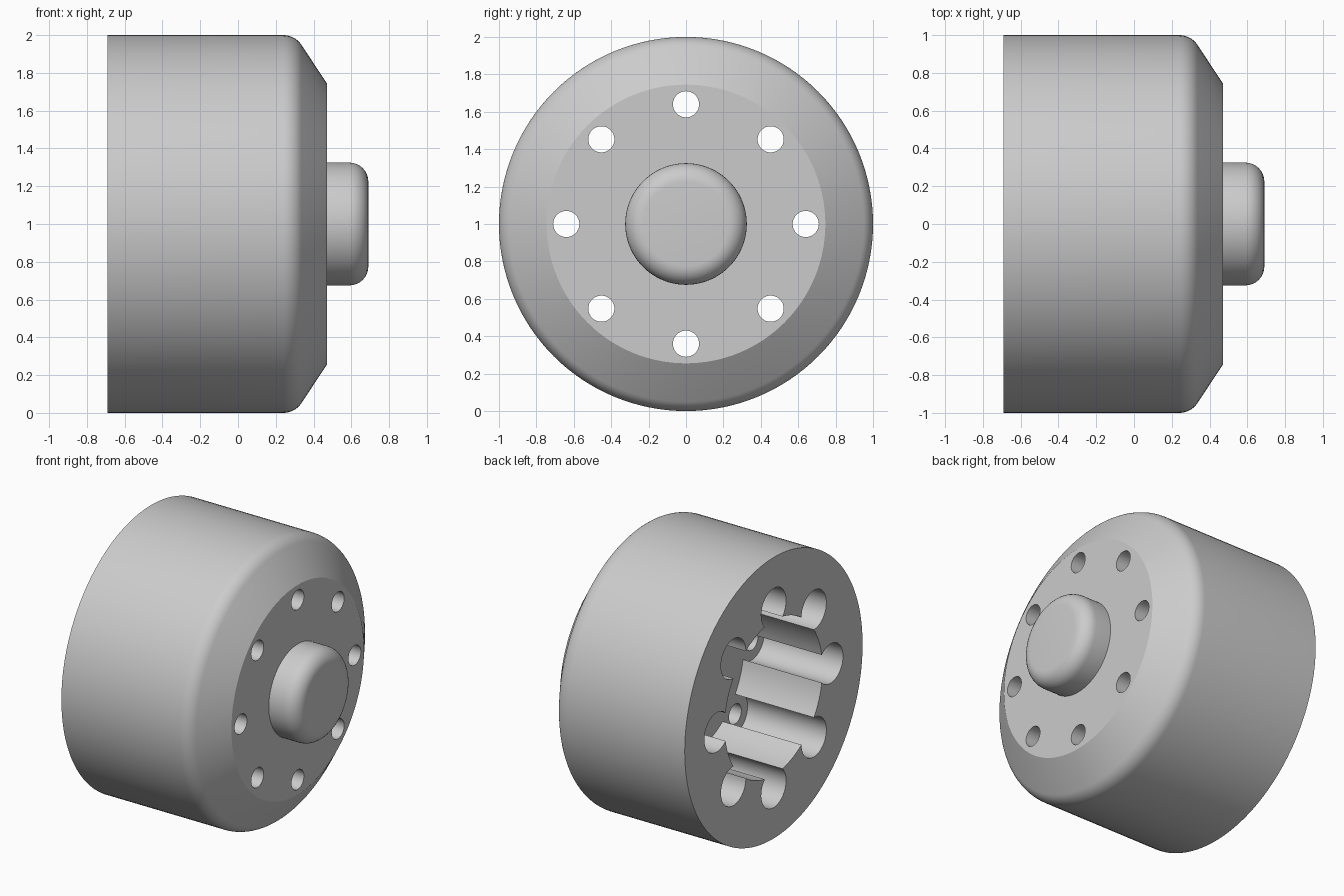
import bpy
import bmesh
from math import sin, cos, pi, acos, atan2, radians

cube = bpy.data.objects.get("Cube")
if cube:
    bpy.data.objects.remove(cube, do_unlink=True)

AXIS_Z = 1.0
SEGMENTS = 128
HOLES = 8
BOLT_R, DRILL_R, LOBE_R, BORE_R = 0.64, 0.07, 0.14, 0.55
BACK, FRONT, FLOOR, TIP = -0.69, 0.47, -0.07, 0.69

grey = bpy.data.materials.new("plain grey")
grey.use_nodes = True
grey.diffuse_color = (0.6, 0.6, 0.6, 1)
grey.node_tree.nodes["Principled BSDF"].inputs["Base Color"].default_value = grey.diffuse_color


def circle(radius, count, cy=0.0, cz=0.0):
    return [(cy + radius * cos(2 * pi * i / count), cz + radius * sin(2 * pi * i / count))
            for i in range(count)]


def loft(bm, sections):
    """Join (x, outline) sections of equal point count into a closed solid."""
    rings = [[bm.verts.new((x, y, z + AXIS_Z)) for y, z in outline] for x, outline in sections]
    for a, b in zip(rings, rings[1:]):
        for i in range(len(a)):
            j = (i + 1) % len(a)
            bm.faces.new((a[i], a[j], b[j], b[i]))
    bm.faces.new(rings[0])
    bm.faces.new(rings[-1])


def make(name, solids):
    bm = bmesh.new()
    for sections in solids:
        loft(bm, sections)
    bmesh.ops.recalc_face_normals(bm, faces=bm.faces)
    mesh = bpy.data.meshes.new(name)
    bm.to_mesh(mesh)
    bm.free()
    mesh.materials.append(grey)
    obj = bpy.data.objects.new(name, mesh)
    bpy.context.collection.objects.link(obj)
    return obj


def lathe(name, profile):
    return make(name, [[(x, circle(r, SEGMENTS)) for x, r in profile]])


def fillet(cx, cr, radius, start, end, steps=8):
    """Rounded corner; angles in degrees measured from radially outward towards +x."""
    angles = [radians(start + (end - start) * i / steps) for i in range(steps + 1)]
    return [(cx + radius * sin(a), cr + radius * cos(a)) for a in angles]


# Drum with a rounded shoulder and a conical front
housing = lathe("housing", [(BACK, 1.0)] + fillet(0.24, 0.885, 0.115, 0, 56) + [(FRONT, 0.745)])

# Round boss on the front
boss = lathe("front_boss", [(FRONT - 0.02, 0.325)] + fillet(0.59, 0.225, 0.1, 0, 90))

# Lobed socket: a bore whose wall is broken by a ring of pockets
edge = acos((BORE_R ** 2 + BOLT_R ** 2 - LOBE_R ** 2) / (2 * BORE_R * BOLT_R))
swing = atan2(BORE_R * sin(edge), BORE_R * cos(edge) - BOLT_R)
pitch = 2 * pi / HOLES
outline = []
for k in range(HOLES):
    mid = k * pitch
    for i in range(29):
        a = mid - swing + 2 * swing * i / 28
        outline.append((BOLT_R * cos(mid) + LOBE_R * cos(a), BOLT_R * sin(mid) + LOBE_R * sin(a)))
    for i in range(1, 8):
        a = mid + edge + (pitch - 2 * edge) * i / 8
        outline.append((BORE_R * cos(a), BORE_R * sin(a)))
socket = make("socket_cutter", [[(BACK - 0.1, outline), (FLOOR, outline)]])

# Bolt holes through the front wall
drills = []
for k in range(HOLES):
    ring = circle(DRILL_R, 32, BOLT_R * cos(k * pitch), BOLT_R * sin(k * pitch))
    drills.append([(FLOOR - 0.1, ring), (FRONT + 0.1, ring)])
drill = make("drill_cutter", drills)

bpy.context.view_layer.objects.active = housing
for cutter in (socket, drill):
    cutter.hide_render = True
    mod = housing.modifiers.new(cutter.name, "BOOLEAN")
    mod.operation = "DIFFERENCE"
    mod.solver = "EXACT"
    mod.object = cutter
    bpy.ops.object.modifier_apply(modifier=mod.name)
    bpy.data.objects.remove(cutter, do_unlink=True)

# Smooth the round walls, keep the rims crisp
bpy.ops.object.select_all(action="DESELECT")
for obj in (housing, boss):
    obj.select_set(True)
bpy.ops.object.shade_smooth_by_angle(angle=radians(30))
